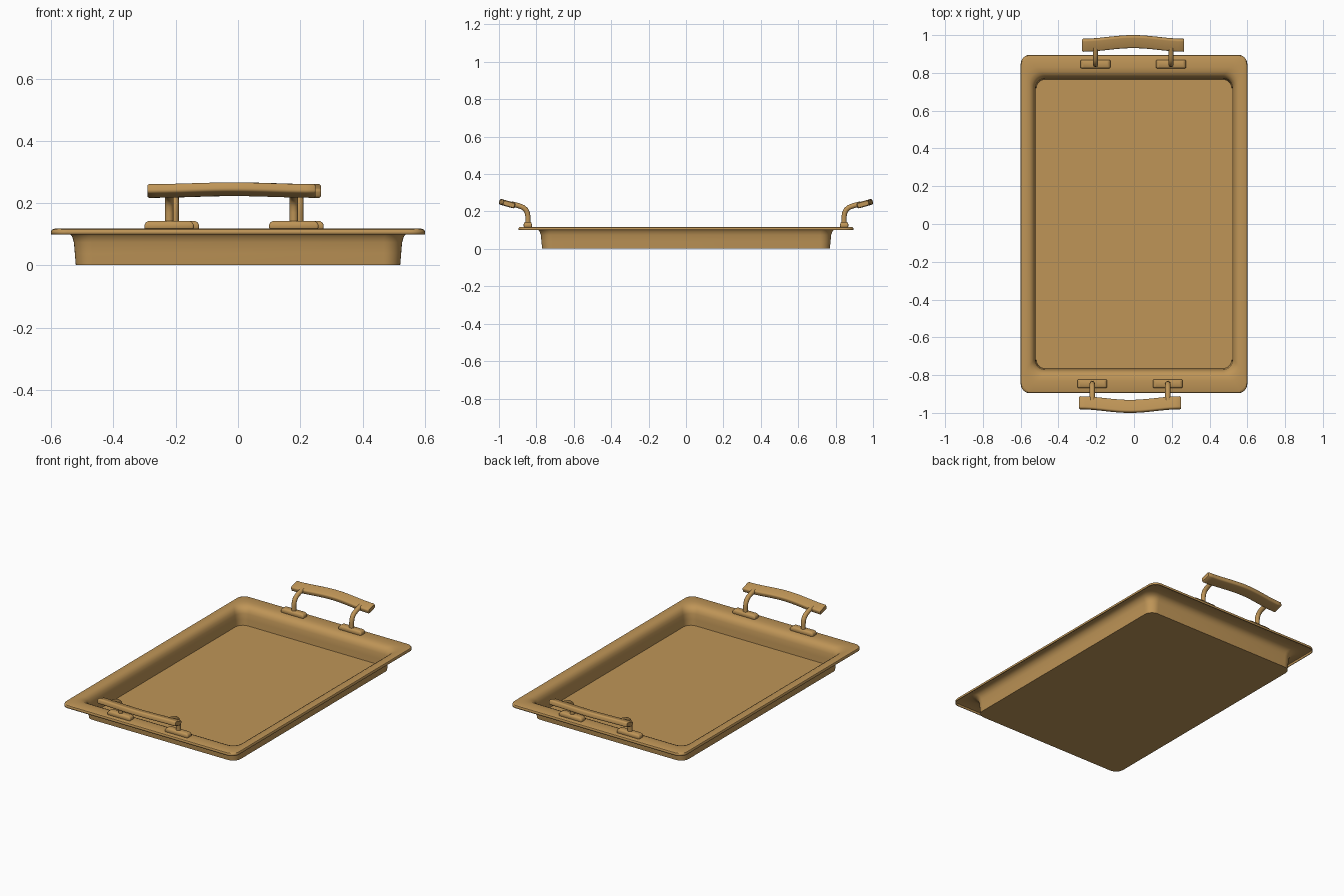
import bpy, bmesh, math
from mathutils import Vector

if "Cube" in bpy.data.objects:
    bpy.data.objects.remove(bpy.data.objects["Cube"])

brass = bpy.data.materials.new("warm brass")
brass.diffuse_color = (0.52, 0.30, 0.095, 1)
brass.use_nodes = True
brass.node_tree.nodes["Principled BSDF"].inputs["Base Color"].default_value = brass.diffuse_color


def finish(bm, name, angle=40, recalc=True):
    if recalc:
        bmesh.ops.recalc_face_normals(bm, faces=bm.faces[:])
    mesh = bpy.data.meshes.new(name)
    bm.to_mesh(mesh)
    bm.free()
    mesh.materials.append(brass)
    obj = bpy.data.objects.new(name, mesh)
    bpy.context.collection.objects.link(obj)
    bpy.ops.object.select_all(action='DESELECT')
    obj.select_set(True)
    bpy.context.view_layer.objects.active = obj
    bpy.ops.object.shade_smooth_by_angle(angle=math.radians(angle))
    return obj


def rounded_rect(hx, hy, r, n):
    """Counter-clockwise outline with n segments in each corner."""
    pts = []
    for k, (sx, sy) in enumerate([(1, 1), (-1, 1), (-1, -1), (1, -1)]):
        for i in range(n + 1):
            a = math.pi / 2 * (k + i / n)
            pts.append((sx * (hx - r) + r * math.cos(a),
                        sy * (hy - r) + r * math.sin(a)))
    return pts


def skin(bm, rings, cap_start=True, cap_end=True):
    """Join rings of points with quads and close the ends."""
    loops = [[bm.verts.new(p) for p in ring] for ring in rings]
    n = len(loops[0])
    for a, b in zip(loops, loops[1:]):
        for j in range(n):
            k = (j + 1) % n
            bm.faces.new((a[j], b[j], b[k], a[k]))
    if cap_start:
        bm.faces.new(loops[0])
    if cap_end:
        bm.faces.new(loops[-1][::-1])


# Tray sheet: floor, flared wall, flat rim and turned-down lip
# (half width, half length, corner radius, height)
profile = [
    (0.518, 0.766, 0.050, 0.004), (0.520, 0.769, 0.052, 0.040),
    (0.523, 0.772, 0.055, 0.075), (0.529, 0.779, 0.060, 0.094),
    (0.539, 0.791, 0.060, 0.108), (0.553, 0.808, 0.060, 0.116),
    (0.570, 0.830, 0.060, 0.118), (0.589, 0.885, 0.050, 0.118),
    (0.597, 0.893, 0.050, 0.115), (0.600, 0.896, 0.050, 0.109),
    (0.600, 0.896, 0.050, 0.100),
]
bm = bmesh.new()
skin(bm, [[(x, y, z) for x, y in rounded_rect(hx, hy, r, 8)]
          for hx, hy, r, z in profile], cap_end=False)
tray = finish(bm, "tray", recalc=False)
shell = tray.modifiers.new("thickness", 'SOLIDIFY')
shell.thickness = 0.004
shell.offset = -1


def make_foot(name, cx, s):
    # Low pad with softened top edges, sitting on the rim
    bm = bmesh.new()
    skin(bm, [[(cx + x, s * 0.846 + y, z) for x, y in rounded_rect(hx, hy, 0.006, 3)]
              for hx, hy, z in [(0.076, 0.020, 0.115), (0.079, 0.022, 0.120),
                                (0.079, 0.022, 0.130), (0.075, 0.020, 0.138),
                                (0.066, 0.016, 0.143)]])
    finish(bm, name)


def make_post(name, cx, s):
    # Round rod rising from the foot and bending outward to the grip
    path = [Vector((0, y, z)) for y, z in
            [(0.845, 0.130), (0.845, 0.170), (0.848, 0.192), (0.857, 0.210),
             (0.872, 0.222), (0.895, 0.231), (0.935, 0.241)]]
    rings = []
    for i, p in enumerate(path):
        t = (path[min(i + 1, len(path) - 1)] - path[max(i - 1, 0)]).normalized()
        u = Vector((1, 0, 0))
        v = t.cross(u)
        ring = []
        for j in range(14):
            a = math.tau * j / 14
            q = p + 0.014 * (u * math.cos(a) + v * math.sin(a))
            ring.append((cx + q.x, s * q.y, q.z))
        rings.append(ring)
    bm = bmesh.new()
    skin(bm, rings)
    finish(bm, name)


def make_grip(name, cx, s):
    # Tilted bar with a gentle outward bow and softened ends
    tilt = math.radians(16)
    u = Vector((0, math.cos(tilt), math.sin(tilt)))
    v = Vector((0, -math.sin(tilt), math.cos(tilt)))
    half, n = 0.27, 20
    stations = [(-half, 0.004)]
    stations += [(-half + 0.005 + (2 * half - 0.01) * i / n, 0) for i in range(n + 1)]
    stations += [(half, 0.004)]
    rings = []
    for x, inset in stations:
        bow = 0.02 * (0.5 + 0.5 * math.cos(math.pi * x / half)) - 0.02
        c = Vector((x, 0.9656, 0.2445)) + u * bow
        ring = []
        for a, b in rounded_rect(0.034 - inset, 0.0155 - inset, 0.010 - inset, 4):
            q = c + u * a + v * b
            ring.append((cx + q.x, s * q.y, q.z))
        rings.append(ring)
    bm = bmesh.new()
    skin(bm, rings)
    finish(bm, name)


# One handle at each short end
for end, s, cx in (("front", -1, -0.021), ("back", 1, -0.004)):
    make_grip(end + "_grip", cx, s)
    for side, dx in (("left", -0.2), ("right", 0.2)):
        make_foot(f"{end}_{side}_foot", cx + dx, s)
        make_post(f"{end}_{side}_post", cx + dx, s)
